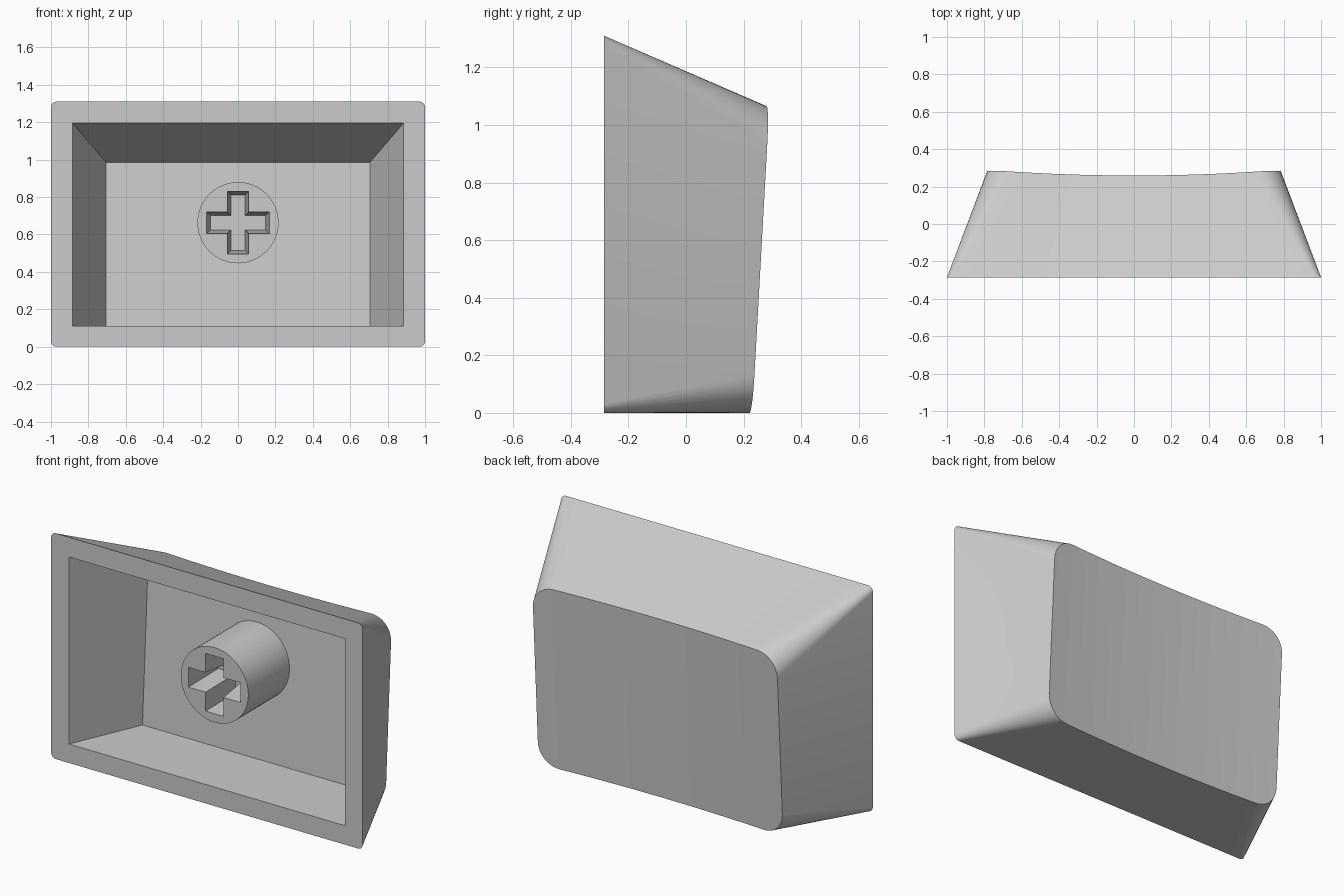
import bpy, bmesh
from math import cos, sin, pi
from mathutils import Matrix

FRONT = -0.285
STEM_Z = 0.663
ARC, SPAN = 8, 24          # segments per corner and along the long edges

old = bpy.data.objects.get("Cube")
if old:
    bpy.data.objects.remove(old, do_unlink=True)

grey = bpy.data.materials.new("grey_plastic")
grey.use_nodes = True
colour = (0.6, 0.6, 0.6, 1)
grey.diffuse_color = colour
grey.node_tree.nodes["Principled BSDF"].inputs["Base Color"].default_value = colour


def finish(bm, name):
    bmesh.ops.recalc_face_normals(bm, faces=bm.faces)
    mesh = bpy.data.meshes.new(name)
    bm.to_mesh(mesh)
    bm.free()
    mesh.materials.append(grey)
    obj = bpy.data.objects.new(name, mesh)
    bpy.context.collection.objects.link(obj)
    return obj


def activate(obj):
    bpy.ops.object.select_all(action='DESELECT')
    obj.select_set(True)
    bpy.context.view_layer.objects.active = obj


def edge_row(half, z, radius, side):
    """Left-to-right half outline of a rounded rectangle; side is +1 top, -1 bottom."""
    inner = half - radius
    arc = [(radius * cos(i * pi / 2 / ARC), radius * sin(i * pi / 2 / ARC))
           for i in range(ARC + 1)]
    row = [(-inner - c, z + side * (s - radius)) for c, s in arc]
    row += [(-inner + 2 * inner * i / SPAN, z) for i in range(1, SPAN)]
    row += [(inner + c, z + side * (s - radius)) for c, s in reversed(arc)]
    return row


def add_rows(bm, half, low, high, radius, depth):
    return [[bm.verts.new((x, depth(x, z), z)) for x, z in edge_row(half, h, radius, s)]
            for h, s in ((high, 1), (low, -1))]


def bridge(bm, a, b):
    for i in range(len(a)):
        j = (i + 1) % len(a)
        bm.faces.new((a[i], a[j], b[j], b[i]))


def rim(x, z):
    return FRONT


def dish(x, z):
    return 0.20 + 0.0556 * z + 0.03 * (x / 0.78) ** 2


def cavity_floor(x, z):
    return 0.125 + 0.0556 * z


# Hollow cap: dished back, tapered walls, flat rim and tapered cavity
bm = bmesh.new()
back = add_rows(bm, 0.785, 0.0, 1.065, 0.13, dish)
sections = [back,
            add_rows(bm, 1.0, 0.0, 1.31, 0.03, rim),
            add_rows(bm, 0.885, 0.11, 1.195, 0.0, rim),
            add_rows(bm, 0.705, 0.11, 0.985, 0.0, cavity_floor)]
loops = [top + bottom[::-1] for top, bottom in sections]
for a, b in zip(loops, loops[1:]):
    bridge(bm, a, b)
bm.faces.new(loops[-1])
top, bottom = back
for i in range(len(top) - 1):
    bm.faces.new((top[i], top[i + 1], bottom[i + 1], bottom[i]))
bmesh.ops.remove_doubles(bm, verts=bm.verts, dist=0.0001)
cap = finish(bm, "cap_shell")

# Round stem standing on the cavity floor
stem_front, stem_back = -0.215, 0.19
bm = bmesh.new()
bmesh.ops.create_cone(bm, cap_ends=True, segments=64, radius1=0.217, radius2=0.217,
                      depth=stem_back - stem_front,
                      matrix=Matrix.Translation((0, (stem_front + stem_back) / 2, STEM_Z))
                      @ Matrix.Rotation(pi / 2, 4, 'X'))
stem = finish(bm, "stem")

# Drafted cross socket cut into the stem
bm = bmesh.new()
rings = []
for y, length, width in ((stem_front - 0.01, 0.168, 0.058), (0.03, 0.148, 0.038)):
    ring = []
    for k in range(4):
        c, s = round(cos(k * pi / 2)), round(sin(k * pi / 2))
        for u, v in ((length, -width), (length, width), (width, width)):
            ring.append(bm.verts.new((u * c - v * s, y, STEM_Z + u * s + v * c)))
    bm.faces.new(ring)
    rings.append(ring)
bridge(bm, *rings)
cutter = finish(bm, "socket_cutter")
cutter.hide_render = True

cut = stem.modifiers.new("socket", 'BOOLEAN')
cut.operation = 'DIFFERENCE'
cut.solver = 'EXACT'
cut.object = cutter
activate(stem)
bpy.ops.object.modifier_apply(modifier=cut.name)
bpy.data.objects.remove(cutter, do_unlink=True)

for obj in (cap, stem):
    activate(obj)
    bpy.ops.object.shade_smooth_by_angle(angle=pi / 6)
